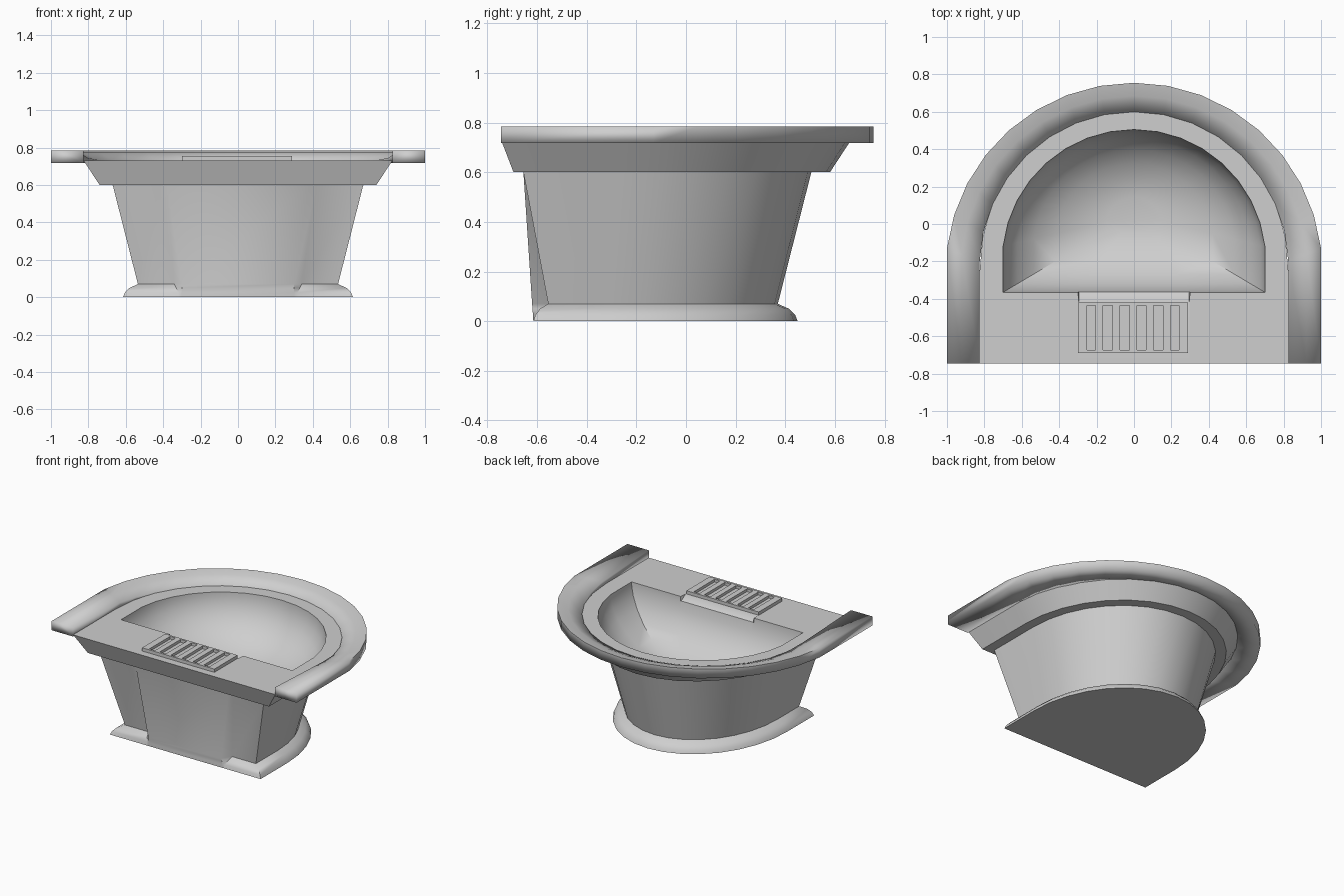
import bpy, bmesh, math
from mathutils import Vector

cube = bpy.data.objects.get("Cube")
if cube:
    bpy.data.objects.remove(cube, do_unlink=True)

grey = bpy.data.materials.new("light_grey")
grey.use_nodes = True
COLOUR = (0.62, 0.62, 0.62, 1)
grey.diffuse_color = COLOUR
grey.node_tree.nodes["Principled BSDF"].inputs["Base Color"].default_value = COLOUR

ARC = 16
DECK = 0.73


def d_path(w, front, shoulder, back, oval=False):
    """Open D outline: straight sides joined by an oval or circular back."""
    if oval:
        centre, rx, start = shoulder, w, 0
    else:
        centre = (back ** 2 - w ** 2 - shoulder ** 2) / (2 * (back - shoulder))
        rx, start = back - centre, math.atan2(shoulder - centre, w)
    pts = [(w, front)]
    for i in range(ARC + 1):
        a = start + (math.pi - 2 * start) * i / ARC
        pts.append((rx * math.cos(a), centre + (back - centre) * math.sin(a)))
    return pts + [(-w, front)]


def d_ring(path, z, panel, half, blend):
    """Close a D outline with a middle front panel at its own depth."""
    front = path[0][1]
    pts = [(half, panel), (half + blend, front)] + path
    pts += [(-half - blend, front), (-half, panel)]
    return [Vector((x, y, z)) for x, y in pts]


def finish(name, bm, angle=0):
    bmesh.ops.recalc_face_normals(bm, faces=bm.faces)
    mesh = bpy.data.meshes.new(name)
    bm.to_mesh(mesh)
    bm.free()
    mesh.materials.append(grey)
    obj = bpy.data.objects.new(name, mesh)
    bpy.context.collection.objects.link(obj)
    if angle:
        bpy.ops.object.select_all(action='DESELECT')
        obj.select_set(True)
        bpy.context.view_layer.objects.active = obj
        bpy.ops.object.shade_smooth_by_angle(angle=math.radians(angle))


def loft(name, rings, angle):
    """Skin the rings and cap the first and last."""
    bm = bmesh.new()
    loops = [[bm.verts.new(p) for p in r] for r in rings]
    count = len(loops[0])
    for a, b in zip(loops, loops[1:]):
        for i in range(count):
            j = (i + 1) % count
            bm.faces.new((a[i], a[j], b[j], b[i]))
    bm.faces.new(loops[0])
    bm.faces.new(loops[-1])
    finish(name, bm, angle)


# Body: rounded foot, tapered bowl with a front panel, flared apron
rings = []
for w, front, shoulder, back, z, panel, half, blend in (
        (0.615, -0.615, -0.3, 0.45, 0, -0.615, 0.3, 0.02),
        (0.605, -0.607, -0.3, 0.44, 0.025, -0.617, 0.3, 0.02),
        (0.58, -0.588, -0.3, 0.415, 0.05, -0.618, 0.3, 0.03),
        (0.535, -0.555, -0.3, 0.37, 0.07, -0.62, 0.3, 0.04),
        (0.67, -0.655, -0.25, 0.505, 0.6, -0.655, 0.38, 0.04),
        (0.74, -0.695, -0.25, 0.58, 0.6, -0.695, 0.38, 0.04),
        (0.825, -0.745, -0.25, 0.665, DECK, -0.745, 0.295, 0.005)):
    rings.append(d_ring(d_path(w, front, shoulder, back, True), z, panel, half, blend))

# Deck opening with a spill notch behind the grate, then the rounded basin
opening = d_path(0.70, -0.365, -0.12, 0.505)
rings.append(d_ring(opening, DECK, -0.42, 0.295, 0.005))
for step in (5, 15, 27, 40, 53, 66, 78):
    t = math.radians(step)
    k = math.cos(t)
    path = [(x * k, 0.05 + (y - 0.05) * k) for x, y in opening]
    rings.append(d_ring(path, DECK - 0.36 * math.sin(t), path[0][1], 0.295 * k, 0.005 * k))
loft("basin_body", rings, 40)

# Raised rim: square arms at the front turning into an inward slope at the back
outer = d_path(1.0, -0.745, -0.13, 0.755)
inner = d_path(0.825, -0.745, -0.2, 0.60)
up = Vector((0, 0, 1))
sections = []
for i, (o, n) in enumerate(zip(outer, inner)):
    step = min(i, len(outer) - 1 - i)
    inner_top = (0.784, 0.76, 0.745)[step] if step < 3 else 0.735
    o, n = Vector((*o, 0)), Vector((*n, 0))
    sections.append([o + up * 0.717, o + up * 0.785,
                     o.lerp(n, 0.45) + up * (0.785 * 0.75 + inner_top * 0.25),
                     n + up * inner_top, n + up * 0.717])
loft("rim", sections, 95)


# Drain grate: thin tray, two end rails and a row of slats
def add_box(bm, x0, x1, y0, y1, z0, z1):
    for v in bmesh.ops.create_cube(bm, size=1)["verts"]:
        v.co = ((x0 + x1) / 2 + v.co.x * (x1 - x0),
                (y0 + y1) / 2 + v.co.y * (y1 - y0),
                (z0 + z1) / 2 + v.co.z * (z1 - z0))


bm = bmesh.new()
add_box(bm, -0.3, 0.29, -0.69, -0.42, 0.72, 0.734)
for y0, y1 in ((-0.69, -0.675), (-0.435, -0.42)):
    add_box(bm, -0.3, 0.29, y0, y1, 0.725, 0.754)
for i in range(7):
    x = -0.275 + 0.09 * i
    half = 0.025 if i in (0, 6) else 0.02
    add_box(bm, x - half, x + half, -0.675, -0.435, 0.725, 0.754)
finish("drain_grate", bm)
